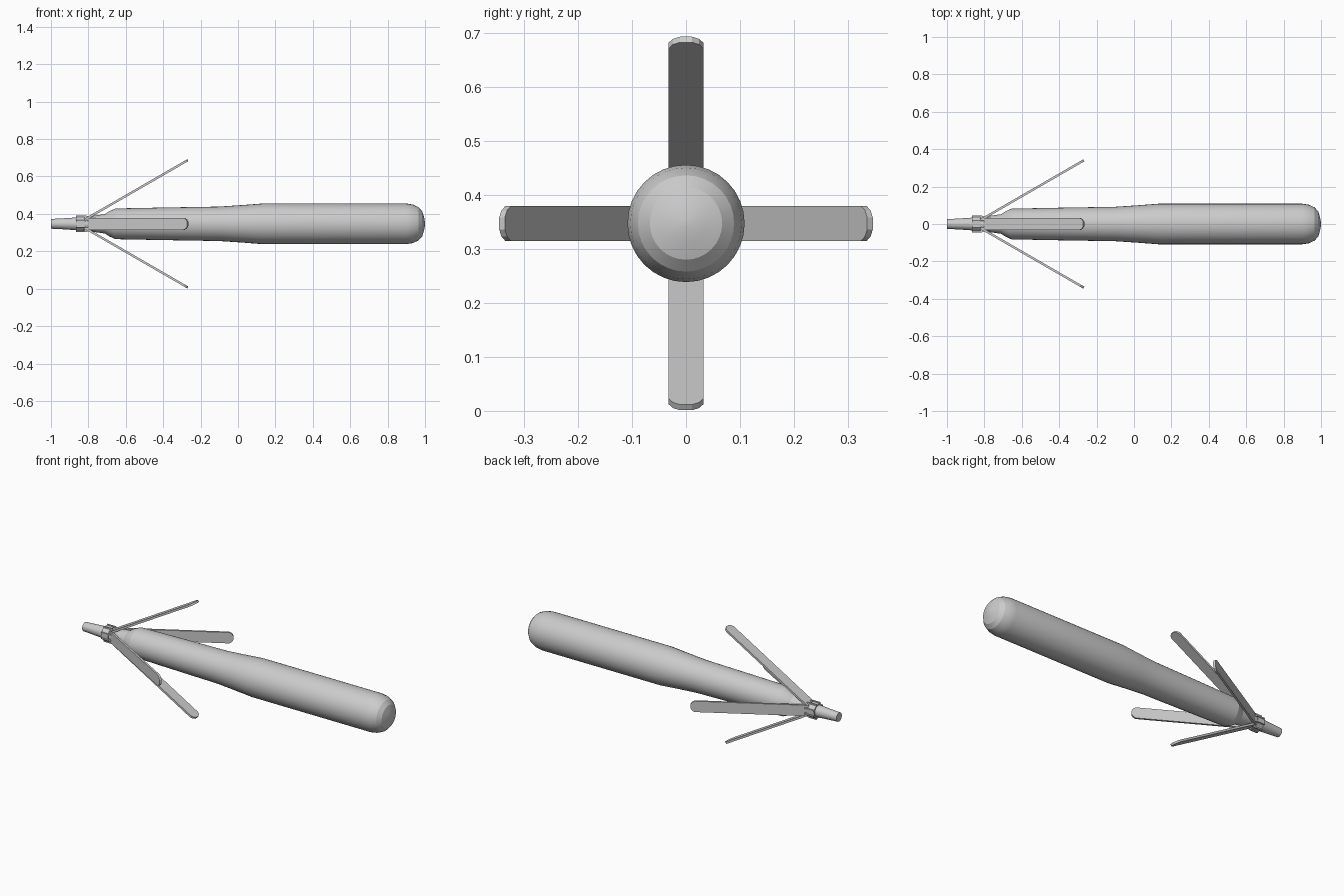
import bpy, bmesh
from math import cos, sin, pi, radians
from mathutils import Matrix

if "Cube" in bpy.data.objects:
    bpy.data.objects.remove(bpy.data.objects["Cube"])

AXIS_Z = 0.347


def finish(name, bm):
    bmesh.ops.recalc_face_normals(bm, faces=bm.faces)
    me = bpy.data.meshes.new(name)
    bm.to_mesh(me)
    bm.free()
    ob = bpy.data.objects.new(name, me)
    ob.location.z = AXIS_Z
    bpy.context.collection.objects.link(ob)
    return ob


def lathe(name, profile, sides, phase=0.0):
    """Revolve (x, radius) points around the x axis, closing both ends."""
    bm = bmesh.new()
    rings = []
    for x, r in profile:
        rings.append([bm.verts.new((x, r * cos(phase + 2 * pi * i / sides),
                                    r * sin(phase + 2 * pi * i / sides)))
                      for i in range(sides)])
    for a, b in zip(rings, rings[1:]):
        for i in range(sides):
            j = (i + 1) % sides
            bm.faces.new((a[i], a[j], b[j], b[i]))
    bm.faces.new(rings[0])
    bm.faces.new(rings[-1])
    return finish(name, bm)


def slab(name, outline, z0, z1, matrix):
    """Extrude an xy outline between two heights, then place it."""
    bm = bmesh.new()
    lo = [bm.verts.new((x, y, z0)) for x, y in outline]
    hi = [bm.verts.new((x, y, z1)) for x, y in outline]
    n = len(outline)
    bm.faces.new(lo)
    bm.faces.new(hi)
    for i in range(n):
        j = (i + 1) % n
        bm.faces.new((lo[i], lo[j], hi[j], hi[i]))
    bm.transform(matrix)
    return finish(name, bm)


# Main body with tapered rear and rounded nose
body = lathe("body", [
    (-0.83, 0.036), (-0.79, 0.041), (-0.71, 0.052), (-0.69, 0.066), (-0.655, 0.082),
    (-0.40, 0.087), (-0.10, 0.092), (0.02, 0.100), (0.13, 0.1085),
    (0.90, 0.1085), (0.935, 0.103), (0.965, 0.089), (0.985, 0.067),
    (0.995, 0.035), (1.0, 0.008)], 32)

# Tail nozzle
tail = lathe("tail_nozzle", [(-1.0, 0.026), (-0.94, 0.029), (-0.82, 0.037)], 24)

for ob in (body, tail):
    bpy.context.view_layer.objects.active = ob
    ob.select_set(True)
    bpy.ops.object.shade_smooth_by_angle(angle=radians(20))
    ob.select_set(False)

# Hinge collar
lathe("hinge_collar", [(-0.865, 0.044), (-0.82, 0.044)], 8, pi / 8)

# Four unfolded fins with rounded tips, each held by a pair of hinge lugs
L, W = 0.645, 0.032
fin = [(0, -W), (L - 0.022, -W), (L - 0.008, -W * 0.75), (L, -W * 0.35),
       (L, W * 0.35), (L - 0.008, W * 0.75), (L - 0.022, W), (0, W)]
lug = [(-0.865, 0.0), (-0.785, 0.0), (-0.785, 0.034), (-0.815, 0.045), (-0.865, 0.045)]
for k in range(4):
    turn = Matrix.Rotation(k * pi / 2, 4, 'X')
    place = turn @ Matrix.Translation((-0.83, 0, 0.023)) @ Matrix.Rotation(radians(-30), 4, 'Y')
    slab("fin_%d" % (k + 1), fin, -0.012, 0.0, place)
    upright = turn @ Matrix.Rotation(pi / 2, 4, 'X')
    for s, side in ((-1, "left"), (1, "right")):
        c = s * 0.016
        slab("hinge_lug_%d_%s" % (k + 1, side), lug, c - 0.004, c + 0.004, upright)
